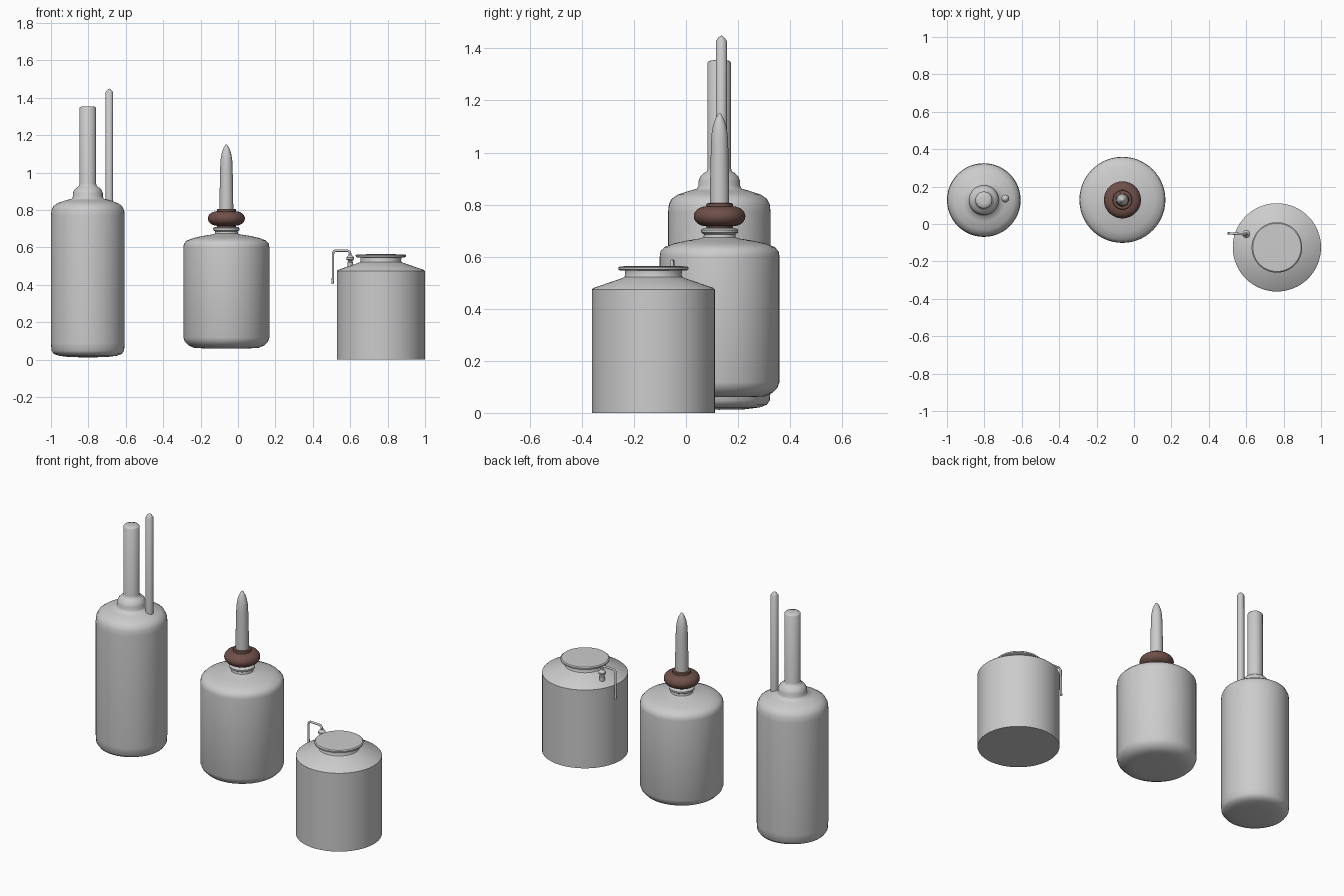
import bpy, bmesh, math
from mathutils import Vector

if "Cube" in bpy.data.objects:
    bpy.data.objects.remove(bpy.data.objects["Cube"])


def finish(bm, name, angle=35, mat=None):
    bmesh.ops.recalc_face_normals(bm, faces=bm.faces)
    me = bpy.data.meshes.new(name)
    bm.to_mesh(me)
    bm.free()
    ob = bpy.data.objects.new(name, me)
    bpy.context.collection.objects.link(ob)
    if mat:
        me.materials.append(mat)
    bpy.ops.object.select_all(action='DESELECT')
    ob.select_set(True)
    bpy.context.view_layer.objects.active = ob
    bpy.ops.object.shade_smooth_by_angle(angle=math.radians(angle))
    return ob


def lathe(name, x, y, profile, sides=48, angle=35, mat=None):
    """Turn (radius, height) points around a vertical axis at x, y."""
    bm = bmesh.new()
    rings = []
    for r, z in profile:
        if r == 0:
            rings.append([bm.verts.new((x, y, z))] * sides)
        else:
            rings.append([bm.verts.new((x + r * math.cos(2 * math.pi * i / sides),
                                        y + r * math.sin(2 * math.pi * i / sides), z))
                          for i in range(sides)])
    for a, b in zip(rings, rings[1:]):
        for i in range(sides):
            j = (i + 1) % sides
            bm.faces.new(list(dict.fromkeys((a[i], a[j], b[j], b[i]))))
    return finish(bm, name, angle, mat)


def tube(name, points, radius):
    cu = bpy.data.curves.new(name, 'CURVE')
    cu.dimensions = '3D'
    cu.bevel_depth = radius
    cu.bevel_resolution = 3
    cu.use_fill_caps = True
    sp = cu.splines.new('POLY')
    sp.points.add(len(points) - 1)
    for p, co in zip(sp.points, points):
        p.co = (*co, 1)
    ob = bpy.data.objects.new(name, cu)
    bpy.context.collection.objects.link(ob)
    bpy.ops.object.select_all(action='DESELECT')
    ob.select_set(True)
    bpy.context.view_layer.objects.active = ob
    bpy.ops.object.convert(target='MESH')
    bpy.ops.object.shade_smooth_by_angle(angle=math.radians(40))


brown = bpy.data.materials.new("brown_rubber")
brown.diffuse_color = (0.16, 0.08, 0.065, 1)
brown.use_nodes = True
brown.node_tree.nodes["Principled BSDF"].inputs["Base Color"].default_value = brown.diffuse_color

# Tall bottle with collar, neck and a separate thin rod
lathe("tall_bottle", -0.803, 0.128, [
    (0, 0.012), (0.10, 0.014), (0.155, 0.021), (0.182, 0.031), (0.194, 0.048),
    (0.197, 0.09), (0.197, 0.77), (0.194, 0.80), (0.183, 0.822), (0.160, 0.838),
    (0.115, 0.853), (0.086, 0.861), (0.080, 0.872), (0.080, 0.890),
    (0.073, 0.908), (0.060, 0.921), (0.048, 0.928), (0.045, 0.94)] + [
    (0.045, 1.345), (0.040, 1.352), (0.02, 1.355), (0, 1.355)], angle=50)
lathe("tall_bottle_rod", -0.688, 0.136, [
    (0, 0.82), (0.021, 0.82), (0.021, 1.428), (0.012, 1.442), (0, 1.45)], 24)

# Middle bottle
bx, by = -0.062, 0.129
lathe("middle_bottle", bx, by, [
    (0, 0.062), (0.13, 0.061), (0.175, 0.064), (0.203, 0.077), (0.222, 0.096),
    (0.230, 0.118), (0.230, 0.60), (0.227, 0.620), (0.212, 0.637), (0.175, 0.651),
    (0.125, 0.662), (0.080, 0.669), (0.062, 0.674), (0.060, 0.686), (0.070, 0.692),
    (0.071, 0.703), (0.062, 0.710), (0, 0.710)], 56, 50)

# Brown stopper, a rounded ring with short ends
bulge = [(0.052 + 0.047 * math.cos(t), 0.755 + 0.038 * math.sin(t))
         for t in [math.pi * (k / 12 - 0.5) for k in range(13)]]
lathe("rubber_stopper", bx, by,
      [(0, 0.707), (0.050, 0.707)] + bulge + [(0.050, 0.805), (0, 0.807)], mat=brown)

# Pointed dropper rod
lathe("dropper_rod", bx, by, [
    (0, 0.79), (0.037, 0.79), (0.036, 0.90), (0.033, 1.03), (0.031, 1.07),
    (0.025, 1.105), (0.016, 1.13), (0.006, 1.148), (0, 1.152)], 32, 50)

# Wide jar with sloping shoulder and flanged lid
jx, jy = 0.764, -0.125
lathe("jar_body", jx, jy, [
    (0, 0.0), (0.236, 0.0), (0.236, 0.474), (0.230, 0.480), (0.125, 0.516),
    (0.112, 0.521), (0.108, 0.530), (0.110, 0.545), (0.110, 0.551), (0, 0.551)], 64)
lathe("jar_lid", jx, jy, [
    (0, 0.547), (0.128, 0.547), (0.134, 0.550), (0.135, 0.558),
    (0.129, 0.563), (0, 0.565)], 64)

# Valve on the jar shoulder, with a bent outlet tube
vx, vy = 0.600, -0.054
lathe("valve", vx, vy, [
    (0, 0.485), (0.015, 0.485), (0.015, 0.520), (0.011, 0.525), (0.011, 0.530),
    (0.020, 0.535), (0.021, 0.546), (0.015, 0.554), (0.008, 0.560), (0.008, 0.566),
    (0, 0.566)], 24)


def bend(cx, cz, r, a0, a1, y):
    return [(cx + r * math.cos(math.radians(a0 + (a1 - a0) * k / 5)), y,
             cz + r * math.sin(math.radians(a0 + (a1 - a0) * k / 5))) for k in range(6)]


tube("outlet_tube", [(vx, vy, 0.55)] + bend(vx - 0.02, 0.563, 0.02, 0, 90, vy)
     + bend(0.525, 0.566, 0.017, 90, 180, -0.051) + [(0.508, -0.05, 0.44), (0.505, -0.05, 0.405)],
     0.0065)
